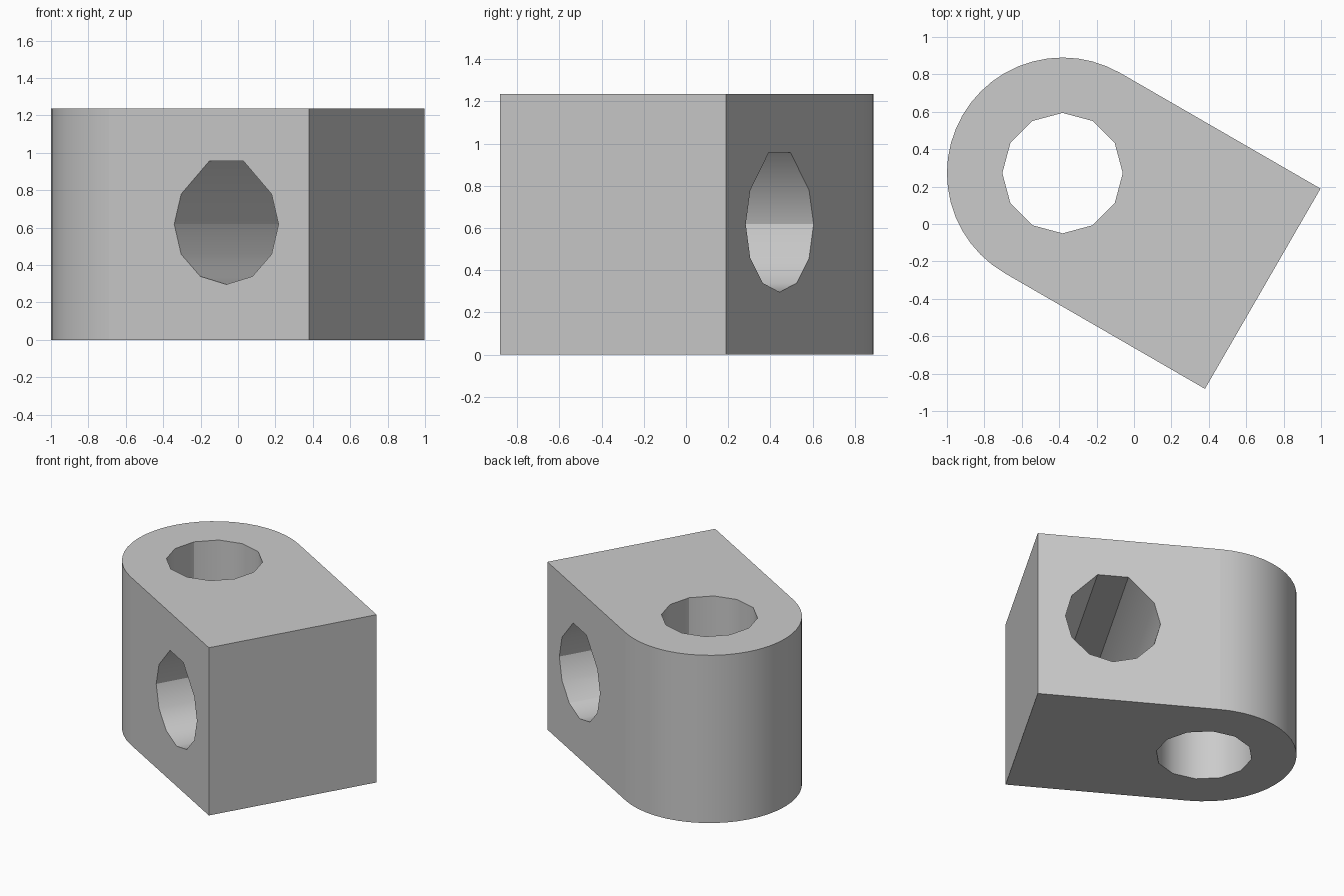
import bpy, bmesh
from math import sin, cos, pi, radians
from mathutils import Matrix, Vector

if "Cube" in bpy.data.objects:
    bpy.data.objects.remove(bpy.data.objects["Cube"])

SIZE = 1.236            # block height, width and straight length
R = SIZE / 2            # rounded end radius
HOLE = 0.322            # bore radius
CROSS = 0.726           # cross bore distance from the rounded end's centre
MID = SIZE / 2

grey = bpy.data.materials.new("light grey")
grey.use_nodes = True
colour = (0.6, 0.6, 0.6, 1)
grey.diffuse_color = colour
grey.node_tree.nodes["Principled BSDF"].inputs["Base Color"].default_value = colour


def arc(radius, start, end, steps):
    angles = [radians(start + (end - start) * i / steps) for i in range(steps + 1)]
    return [(radius * cos(a), radius * sin(a)) for a in angles]


def prism(name, outline, low, high, matrix=Matrix()):
    """Extrude a flat outline from low to high, then place it."""
    bm = bmesh.new()
    face = bm.faces.new([bm.verts.new((x, y, low)) for x, y in outline])
    out = bmesh.ops.extrude_face_region(bm, geom=[face])
    moved = [v for v in out["geom"] if isinstance(v, bmesh.types.BMVert)]
    bmesh.ops.translate(bm, verts=moved, vec=(0, 0, high - low))
    bm.transform(matrix)
    bmesh.ops.recalc_face_normals(bm, faces=bm.faces)
    mesh = bpy.data.meshes.new(name)
    bm.to_mesh(mesh)
    bm.free()
    mesh.materials.append(grey)
    obj = bpy.data.objects.new(name, mesh)
    bpy.context.collection.objects.link(obj)
    return obj


# Block with one rounded end
block = prism("bracket_block", [(SIZE, -R), (SIZE, R)] + arc(R, 90, 270, 24), 0, SIZE)

# Upright round bore
upright = prism("upright_bore_cutter", arc(HOLE, 0, 330, 11), -0.2, SIZE + 0.2)

# Teardrop cross bore with a flat roof
teardrop = arc(HOLE, 150, 390, 8) + [(0.104, 0.339), (-0.104, 0.339)]
place = Matrix.Translation((CROSS, 0, MID)) @ Matrix.Rotation(pi / 2, 4, 'X')
cross = prism("cross_bore_cutter", teardrop, -1, 1, place)

# Cut both bores
bpy.context.view_layer.objects.active = block
for cutter in (upright, cross):
    mod = block.modifiers.new(cutter.name, 'BOOLEAN')
    mod.operation = 'DIFFERENCE'
    mod.solver = 'EXACT'
    mod.object = cutter
    bpy.ops.object.modifier_apply(modifier=mod.name)
    bpy.data.objects.remove(cutter)

# Smooth curved walls, with creases at corners, tangent lines and bore seams
bm = bmesh.new()
bm.from_mesh(block.data)
for f in bm.faces:
    f.smooth = True
for e in bm.edges:
    mid = (e.verts[0].co + e.verts[1].co) / 2
    line = (e.verts[1].co - e.verts[0].co).normalized()
    tangent = abs(line.z) > 0.9 and abs(mid.x) < 0.01 and abs(abs(mid.y) - R) < 0.01
    seam = abs(line.z) > 0.9 and abs(mid.y) < 0.01 and abs(mid.x) < HOLE + 0.01
    cross_seam = abs(line.y) > 0.9 and abs(mid.z - MID) < 0.01
    corner = e.calc_face_angle(pi) > radians(35)
    e.smooth = not (tangent or seam or cross_seam or corner)

# Turn the block into its final placing
bm.transform(Matrix.Translation((-0.382, 0.272, 0)) @ Matrix.Rotation(radians(-30), 4, 'Z'))
bm.to_mesh(block.data)
bm.free()
